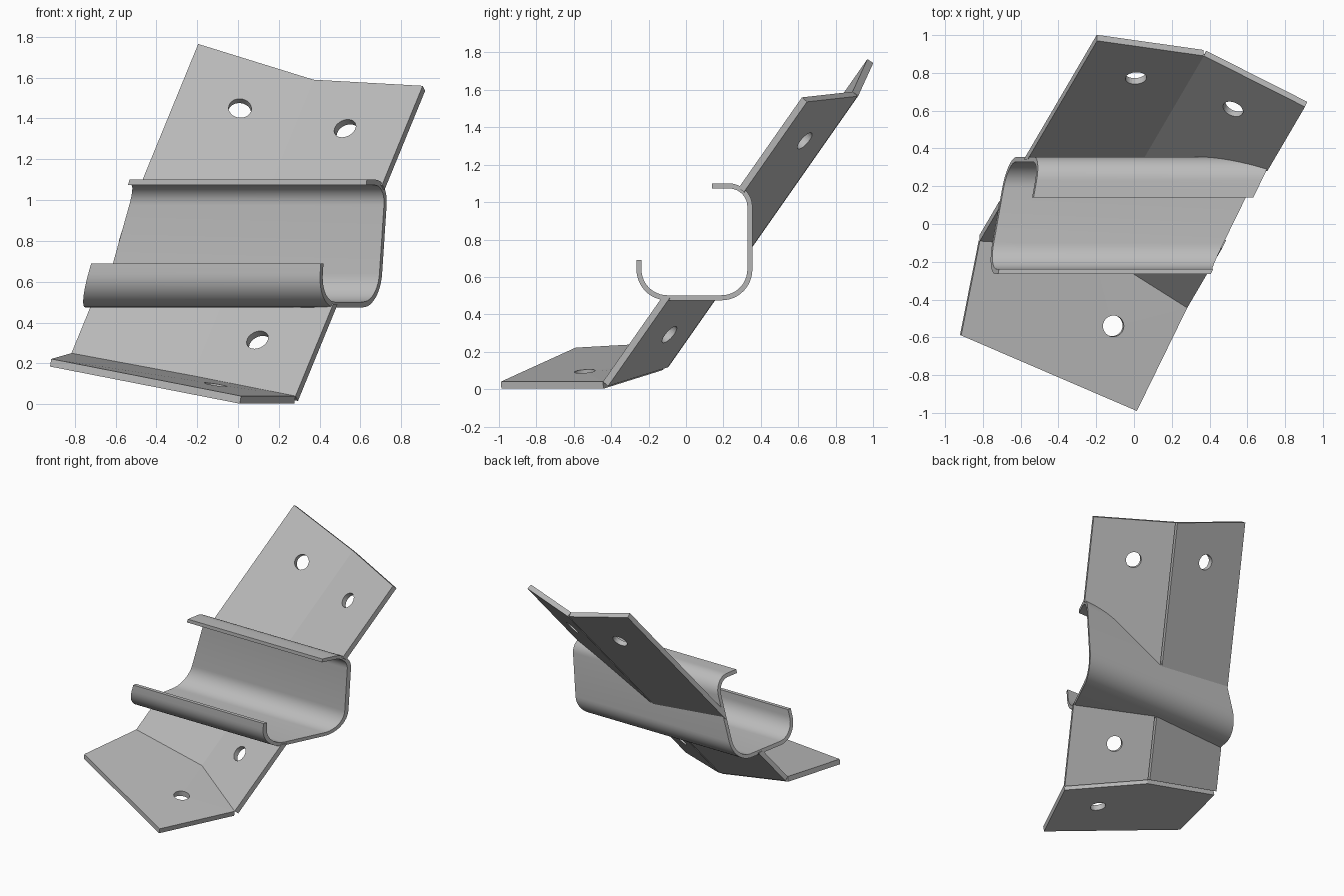
import bpy, bmesh, math
from mathutils import Vector

if "Cube" in bpy.data.objects:
    bpy.data.objects.remove(bpy.data.objects["Cube"])

steel = bpy.data.materials.new("grey_steel")
steel.use_nodes = True
steel.diffuse_color = (0.5, 0.5, 0.5, 1)
steel.node_tree.nodes["Principled BSDF"].inputs["Base Color"].default_value = (0.5, 0.5, 0.5, 1)


def make_object(name, bm):
    bmesh.ops.recalc_face_normals(bm, faces=bm.faces)
    mesh = bpy.data.meshes.new(name)
    bm.to_mesh(mesh)
    bm.free()
    mesh.materials.append(steel)
    obj = bpy.data.objects.new(name, mesh)
    bpy.context.collection.objects.link(obj)
    return obj


# Channel section in (y, z), offset inwards from the outer skin
FRONT, BACK, BOTTOM, TOP = -0.265, 0.355, 0.475, 1.1
LIP_Z, LIP_Y = 0.69, 0.14
SHEET = 0.027


def section(inset, steps=12):
    def arc(cy, cz, r, start):
        r -= inset
        angles = [math.radians(start + 90 * i / steps) for i in range(steps + 1)]
        return [(cy + r * math.cos(a), cz + r * math.sin(a)) for a in angles]
    low, high = 0.165, 0.125
    return ([(FRONT + inset, LIP_Z)]
            + arc(FRONT + low, BOTTOM + low, low, 180)
            + arc(BACK - low, BOTTOM + low, low, 270)
            + arc(BACK - high, TOP - high, high, 0)
            + [(LIP_Y, TOP - inset)])


# The channel ends are slanted planes
def left_end(y, z):
    return 0.49 + 0.49 * y + 0.066 * z


def right_end(y, z):
    return -0.865 + 0.18 * y + 0.28 * z


def channel():
    bm = bmesh.new()
    rings = [[[bm.verts.new((end(y, z), y, z)) for y, z in section(inset)]
              for inset in (0, SHEET)] for end in (right_end, left_end)]
    (ro, ri), (lo, li) = rings
    for a, b in ((ro, lo), (ri, li), (ro, ri), (lo, li)):
        for i in range(len(a) - 1):
            bm.faces.new((a[i], a[i + 1], b[i + 1], b[i]))
    for i in (0, -1):
        bm.faces.new((ro[i], lo[i], li[i], ri[i]))
    obj = make_object("channel", bm)
    bpy.context.view_layer.objects.active = obj
    obj.select_set(True)
    bpy.ops.object.shade_smooth_by_angle(angle=math.radians(30))
    obj.select_set(False)


# Filled channel section that clears the plates out of the channel
def channel_cutter():
    bm = bmesh.new()
    face = bm.faces.new([bm.verts.new((-2, y, z)) for y, z in section(SHEET / 2)])
    new = bmesh.ops.extrude_face_region(bm, geom=[face])["geom"]
    bmesh.ops.translate(bm, vec=(4, 0, 0),
                        verts=[v for v in new if isinstance(v, bmesh.types.BMVert)])
    return make_object("channel_cutter", bm)


def hole_cutter(centre, normal):
    bm = bmesh.new()
    bmesh.ops.create_cone(bm, cap_ends=True, segments=32, radius1=0.056,
                          radius2=0.056, depth=0.2)
    obj = make_object("hole_cutter", bm)
    obj.rotation_mode = "QUATERNION"
    obj.rotation_quaternion = normal.to_track_quat("Z", "Y")
    obj.location = centre
    return obj


# Flat plate grown backwards from its front outline, then cut
def plate(name, outline, holes, through_channel):
    bm = bmesh.new()
    face = bm.faces.new([bm.verts.new(p) for p in outline])
    face.normal_update()
    normal = face.normal.copy()
    if normal.z > 0:
        normal.negate()
    new = bmesh.ops.extrude_face_region(bm, geom=[face])["geom"]
    bmesh.ops.translate(bm, vec=normal * 0.038,
                        verts=[v for v in new if isinstance(v, bmesh.types.BMVert)])
    obj = make_object(name, bm)
    cutters = [hole_cutter(h, normal) for h in holes]
    if through_channel:
        cutters.append(channel_cutter())
    for cutter in cutters:
        cutter.hide_render = True
        mod = obj.modifiers.new("cut", "BOOLEAN")
        mod.operation, mod.solver, mod.object = "DIFFERENCE", "EXACT", cutter
    bpy.context.view_layer.update()
    result = bpy.data.meshes.new_from_object(
        obj.evaluated_get(bpy.context.evaluated_depsgraph_get()))
    obj.modifiers.clear()
    obj.data = result
    for cutter in cutters:
        bpy.data.objects.remove(cutter)


# Folded strap running diagonally along one slope
slope = Vector((0.41, 0.7, 1))
top_right = Vector((-0.195, 0.97, 1.765))
top_fold = Vector((0.37, 0.89, 1.59))
top_left = Vector((0.905, 0.62, 1.56))
low_right = top_right - slope * 1.515
low_fold = top_fold - slope * 1.45
low_left = top_left - slope * 1.52

channel()
plate("right_strap", [top_right, top_fold, low_fold, low_right],
      [(0.01, 0.772, 1.45)], True)
plate("left_strap", [top_fold, top_left, low_left, low_fold],
      [(0.525, 0.61, 1.35), (0.095, -0.115, 0.315)], True)
plate("foot_plate", [low_right, low_fold, low_left,
                     Vector((0.015, -0.99, 0.04)), Vector((-0.915, -0.59, 0.222))],
      [(-0.11, -0.54, 0.09)], False)
